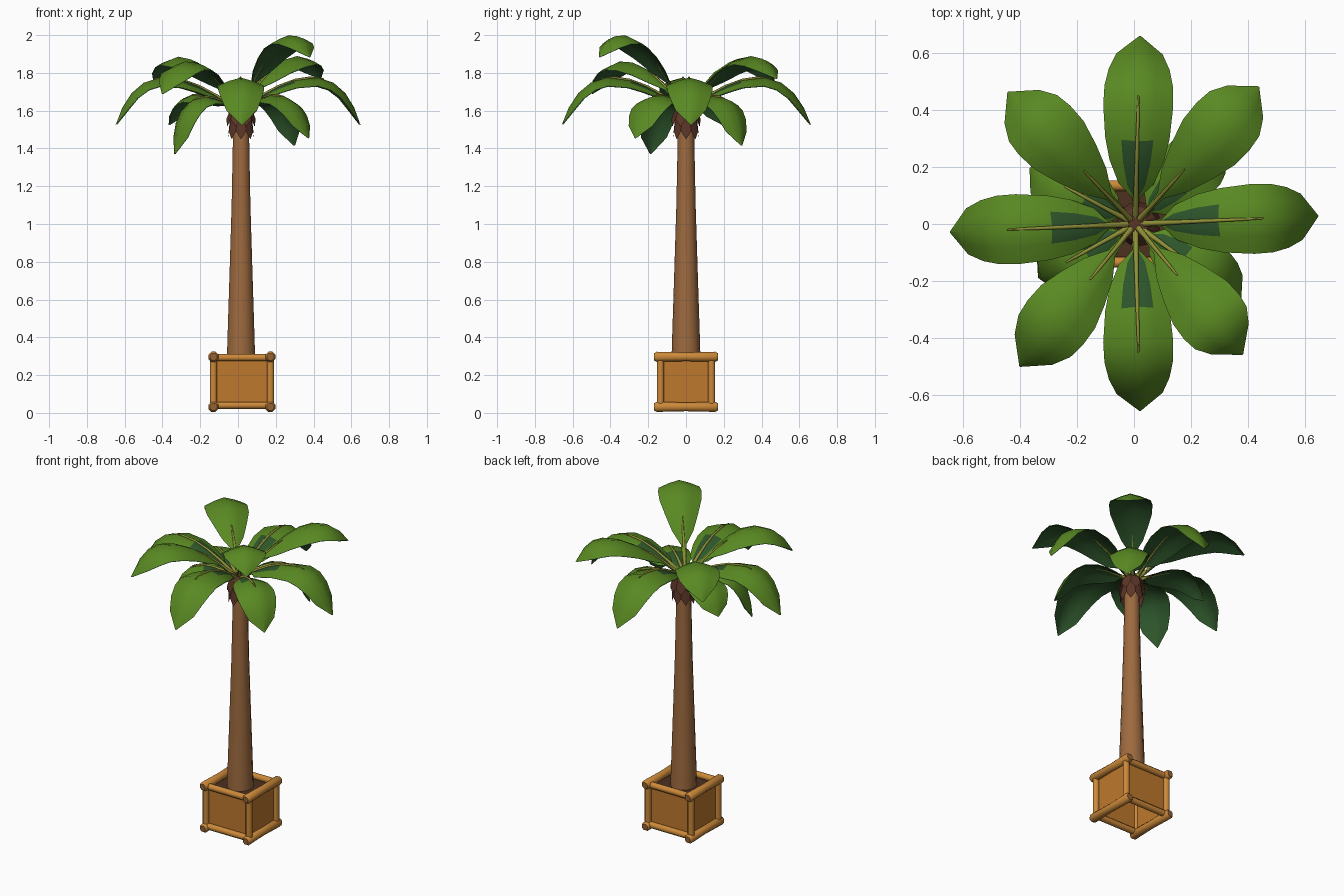
import bpy, bmesh, math
from mathutils import Vector

if "Cube" in bpy.data.objects:
    bpy.data.objects.remove(bpy.data.objects["Cube"])

CX = 0.016  # trunk axis


def mat(name, rgb):
    m = bpy.data.materials.new(name)
    m.diffuse_color = (*rgb, 1)
    m.use_nodes = True
    m.node_tree.nodes["Principled BSDF"].inputs["Base Color"].default_value = m.diffuse_color
    return m


BARK = mat("bark brown", (0.34, 0.145, 0.05))
PANEL = mat("panel tan", (0.52, 0.19, 0.026))
BAMBOO = mat("bamboo tan", (0.6, 0.25, 0.042))
CAP = mat("bamboo end brown", (0.29, 0.12, 0.035))
SOIL = mat("soil brown", (0.075, 0.03, 0.014))
HUSK = mat("husk brown", (0.105, 0.036, 0.02))
LEAF = mat("leaf green", (0.1, 0.25, 0.016))
DARK = mat("dark leaf green", (0.027, 0.092, 0.024))
RIB = mat("rib olive", (0.28, 0.28, 0.04))


def make(name, verts, faces, mats, smooth=True, indices=None):
    me = bpy.data.meshes.new(name)
    me.from_pydata([tuple(v) for v in verts], [], faces)
    for m in mats:
        me.materials.append(m)
    for i, p in enumerate(me.polygons):
        p.use_smooth = smooth
        if indices:
            p.material_index = indices[i]
    me.update()
    ob = bpy.data.objects.new(name, me)
    bpy.context.collection.objects.link(ob)
    return ob


def sweep(name, path, radii, sides, mats):
    """Round rod through the path points; end caps use the last material."""
    path = [Vector(p) for p in path]
    verts, faces, idx = [], [], []
    for i, p in enumerate(path):
        d = path[min(i + 1, len(path) - 1)] - path[max(i - 1, 0)]
        q = d.to_track_quat('Z', 'Y')
        for k in range(sides):
            a = 2 * math.pi * (k + 0.5) / sides
            verts.append(p + q @ Vector((math.cos(a), math.sin(a), 0)) * radii[i])
    for i in range(len(path) - 1):
        for k in range(sides):
            a, b = i * sides + k, i * sides + (k + 1) % sides
            faces.append((a, b, b + sides, a + sides))
            idx.append(0)
    n = len(verts)
    faces += [tuple(range(sides))[::-1], tuple(range(n - sides, n))]
    idx += [len(mats) - 1] * 2
    ob = make(name, verts, faces, mats, True, idx)
    for p in ob.data.polygons[-2:]:
        p.use_smooth = False
    return ob


# --- planter: four posts, rails, thin walls, soil, open underneath
BX, H, HY = 0.021, 0.151, 0.135
for sx in (-1, 1):
    x = BX + sx * H
    for sy in (-1, 1):
        sweep("planter_post", [(x, sy * HY, 0.04), (x, sy * HY, 0.29)],
              [0.02] * 2, 8, [BAMBOO])
    for z in (0.032, 0.297):
        sweep("side_rail", [(x, y, z) for y in (-0.17, -0.155, 0, 0.155, 0.17)],
              [0.02, 0.029, 0.025, 0.029, 0.02], 8, [BAMBOO, CAP])
    xw = BX + sx * (H - 0.005)
    make("side_wall", [(xw, -HY, 0.03), (xw, HY, 0.03), (xw, HY, 0.29), (xw, -HY, 0.29)],
         [(0, 1, 2, 3)[::sx]], [PANEL], False)
for sy in (-1, 1):
    for z in (0.04, 0.293):
        sweep("cross_rail", [(BX - H, sy * HY, z), (BX + H, sy * HY, z)],
              [0.02] * 2, 8, [BAMBOO])
    yw = sy * (HY - 0.005)
    make("end_wall", [(BX - H, yw, 0.03), (BX + H, yw, 0.03), (BX + H, yw, 0.29), (BX - H, yw, 0.29)],
         [(0, 1, 2, 3)[::-sy]], [PANEL], False)
make("soil", [(BX - H, -HY, 0.28), (BX + H, -HY, 0.28), (BX + H, HY, 0.28), (BX - H, HY, 0.28)],
     [(0, 1, 2, 3)], [SOIL], False)

# --- trunk
prof = [(0.077, 0.27), (0.074, 0.38), (0.062, 0.75), (0.051, 1.1), (0.045, 1.4), (0.043, 1.58)]
sweep("trunk", [(CX, 0, z) for _, z in prof], [r for r, _ in prof], 14, [BARK])


# --- jagged husk skirts under the crown
def skirt(name, rings, z_tip, z_notch, r, phase):
    n = 16
    verts, faces = [], []
    for k in range(n):
        a = 2 * math.pi * (k + phase) / n
        for rr, z in rings + [(r, z_tip if k % 2 else z_notch)]:
            verts.append((CX + rr * math.cos(a), rr * math.sin(a), z))
    m = len(rings) + 1
    for k in range(n):
        for j in range(m - 1):
            a, b = k * m + j, (k + 1) % n * m + j
            faces.append((a, a + 1, b + 1, b))
    faces.append(tuple(k * m for k in range(n)))
    make(name, verts, faces, [HUSK], False)


skirt("upper_husk", [(0.035, 1.625), (0.06, 1.6)], 1.515, 1.555, 0.078, 0)
skirt("lower_husk", [(0.048, 1.6), (0.06, 1.54)], 1.448, 1.49, 0.07, 1)

# --- leaves: arched blades, light above, dark below, with an olive rib
BROAD = [(0, 0.05), (0.09, 0.12), (0.13, 0.5), (0.22, 0.78), (0.32, 0.92), (0.5, 1),
         (0.64, 0.98), (0.77, 0.87), (0.89, 0.66), (1, 0.02)]
SLIM = [(0, 0.05), (0.14, 0.12), (0.22, 0.5), (0.33, 0.77), (0.46, 0.97),
        (0.6, 1), (0.74, 0.94), (0.87, 0.68), (1, 0.02)]
COLS = (-1, -0.5, 0, 0.5, 1)


def leaf(name, deg, mid, tip, half, widths, patch, rib_end):
    a = math.radians(deg)
    out, side = Vector((math.cos(a), math.sin(a), 0)), Vector((-math.sin(a), math.cos(a), 0))
    base = Vector((0.005, 1.6))
    mid, tip = Vector(mid), Vector(tip)
    ctrl = 2 * mid - (base + tip) / 2

    def spot(t, lift):
        p = base * (1 - t) ** 2 + ctrl * 2 * t * (1 - t) + tip * t * t
        d = ((ctrl - base) * (1 - t) + (tip - ctrl) * t).normalized()
        nrm = out * -d.y + Vector((0, 0, d.x))
        return Vector((0.004, 0, 0)) + out * p.x + Vector((0, 0, p.y)) + nrm * lift, nrm

    verts, faces, idx = [], [], []
    for under in (0, 1):
        o = len(verts)
        for t, w in widths:
            for u in COLS:
                p, nrm = spot(t, -0.005 * under)
                verts.append(p + side * u * w * half - nrm * (abs(u) ** 1.3 * w * half * 0.35))
        for i in range(len(widths) - 1):
            for j in range(4):
                q = o + i * 5 + j
                f = (q, q + 5, q + 6, q + 1)
                faces.append(f[::-1] if under else f)
                inner = j in (1, 2) and widths[i + 1][0] <= patch
                idx.append(1 if under or inner else 0)
    make(name, verts, faces, [LEAF, DARK], True, idx)
    ts = [rib_end * k / 5 for k in range(6)]
    sweep(name + "_rib", [spot(t, -0.001)[0] for t in ts],
          [0.013, 0.01, 0.008, 0.007, 0.006, 0.003], 6, [RIB])


for deg, r in ((2.5, 0.645), (88.5, 0.662), (182.5, 0.652), (271.5, 0.658)):
    leaf("middle_leaf", deg, (0.42, 1.775), (r, 1.525), 0.123, BROAD, 0.33, 0.55)
for deg, mid, tip in ((48, (0.4, 1.88), (0.65, 1.77)),
                      (134, (0.4, 1.88), (0.645, 1.74)),
                      (231, (0.39, 1.86), (0.645, 1.69)),
                      (309.5, (0.36, 1.98), (0.595, 1.885))):
    leaf("upper_leaf", deg, mid, tip, 0.125, SLIM, 0, 0.3)
for deg, mid, tip in ((45, (0.29, 1.665), (0.42, 1.415)),
                      (152, (0.28, 1.685), (0.42, 1.525)),
                      (209, (0.28, 1.655), (0.39, 1.37)),
                      (324, (0.3, 1.675), (0.46, 1.455))):
    leaf("lower_leaf", deg, mid, tip, 0.115, BROAD, 0.33, 0.5)
